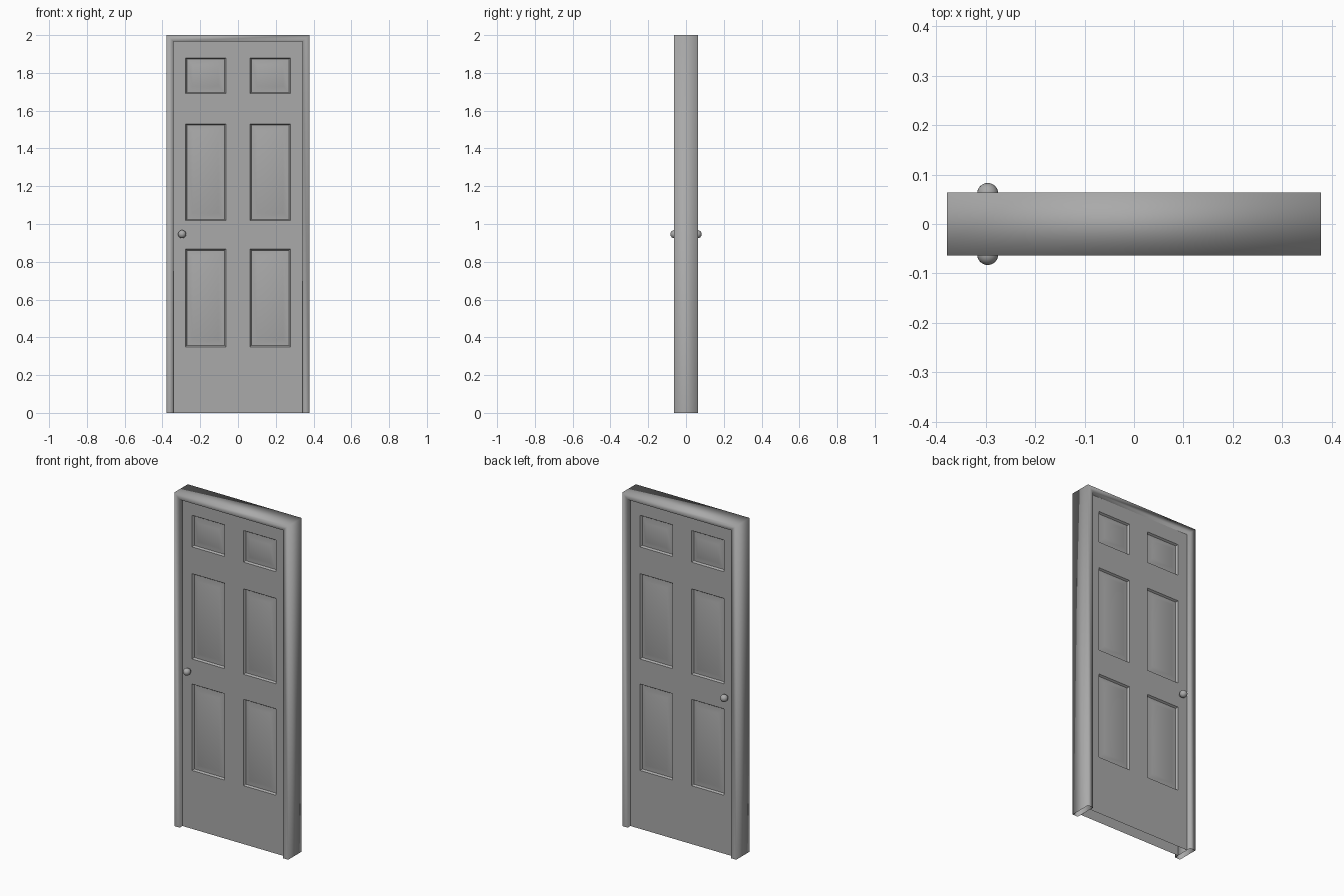
import bpy, bmesh, math

if "Cube" in bpy.data.objects:
    bpy.data.objects.remove(bpy.data.objects["Cube"])

DOOR_Y = 0.038           # half thickness of the door leaf
FRAME_Y = 0.064          # half depth of the frame
W, H = 0.342, 1.966      # half width and height of the opening

grey = bpy.data.materials.new("dark_grey")
grey.diffuse_color = (0.4, 0.4, 0.4, 1)
grey.use_nodes = True
grey.node_tree.nodes["Principled BSDF"].inputs["Base Color"].default_value = grey.diffuse_color


def finish(name, bm):
    mesh = bpy.data.meshes.new(name)
    bm.to_mesh(mesh)
    bm.free()
    mesh.shade_smooth()
    mesh.materials.append(grey)
    ob = bpy.data.objects.new(name, mesh)
    bpy.context.collection.objects.link(ob)
    return ob


# Frame: rectangular section swept over a mitred inverted U, open at the feet
bm = bmesh.new()
outer = [(-0.378, 0), (-0.378, 2), (0.378, 2), (0.378, 0)]
inner = [(-W, 0), (-W, H), (W, H), (W, 0)]
rings = [[bm.verts.new((p[0], y, p[1])) for p, y in
          ((o, -FRAME_Y), (o, FRAME_Y), (i, FRAME_Y), (i, -FRAME_Y))]
         for o, i in zip(outer, inner)]
for r0, r1 in zip(rings, rings[1:]):
    for k in range(4):
        n = (k + 1) % 4
        bm.faces.new((r0[k], r0[n], r1[n], r1[k]))
bmesh.ops.recalc_face_normals(bm, faces=bm.faces)
finish("door_frame", bm)

# Door leaf: one grid per side, every odd cell is a raised panel
xs = [-W, -0.278, -0.064, 0.064, 0.278, W]
zs = [0, 0.35, 0.868, 1.018, 1.53, 1.69, 1.88, H]
for s, side in ((-1, "front"), (1, "back")):
    bm = bmesh.new()
    panels = []
    g = [[bm.verts.new((x, s * DOOR_Y, z)) for z in zs] for x in xs]
    for i in range(len(xs) - 1):
        for j in range(len(zs) - 1):
            quad = [g[i][j], g[i + 1][j], g[i + 1][j + 1], g[i][j + 1]]
            f = bm.faces.new(quad if s < 0 else quad[::-1])
            if i % 2 and j % 2:
                panels.append(f)
    bm.normal_update()
    # Panel moulding: sunken groove, then a bevelled field
    for inset, depth in ((0.007, -0.011), (0.004, 0.0), (0.028, 0.008)):
        bmesh.ops.inset_individual(bm, faces=panels, thickness=inset, depth=depth,
                                   use_even_offset=True)
    leaf = finish(side + "_door_leaf", bm)
    leaf.data.set_sharp_from_angle(angle=math.radians(30))

# Knobs with short stems on both sides
for s, side in ((-1, "front"), (1, "back")):
    bpy.ops.mesh.primitive_uv_sphere_add(segments=24, ring_count=12, radius=0.0215,
                                         location=(-0.296, s * 0.0615, 0.946))
    knob = bpy.context.object
    knob.name = side + "_knob"
    bpy.ops.object.shade_smooth()
    bpy.ops.mesh.primitive_cylinder_add(vertices=16, radius=0.01, depth=0.02,
                                        location=(-0.296, s * 0.043, 0.946),
                                        rotation=(math.pi / 2, 0, 0))
    stem = bpy.context.object
    stem.name = side + "_knob_stem"
    bpy.ops.object.shade_smooth_by_angle()
    for ob in (knob, stem):
        ob.data.materials.append(grey)
